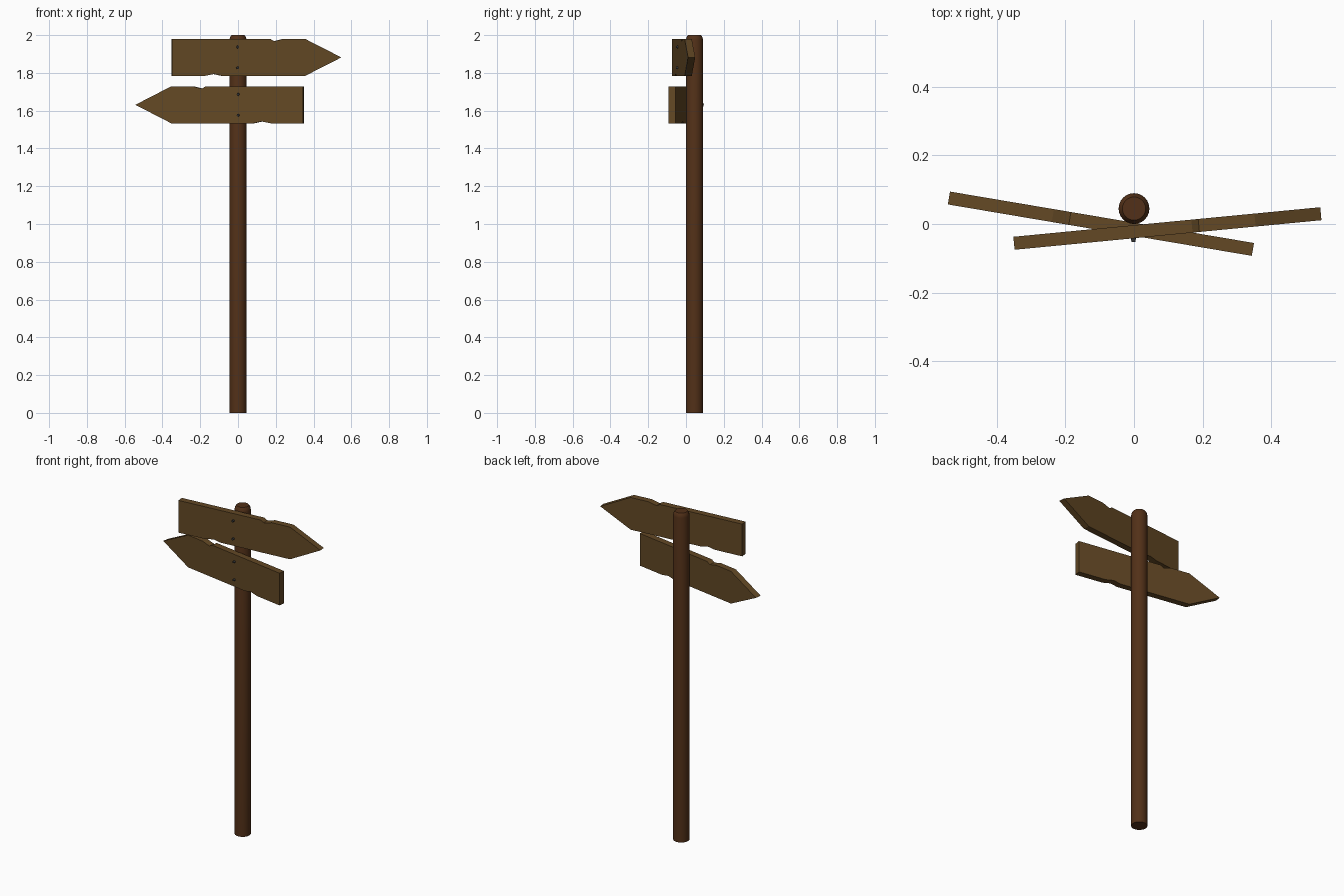
import bpy, bmesh, math
from mathutils import Matrix, Vector

if "Cube" in bpy.data.objects:
    bpy.data.objects.remove(bpy.data.objects["Cube"])


def material(name, color):
    m = bpy.data.materials.new(name)
    m.diffuse_color = (*color, 1)
    m.use_nodes = True
    m.node_tree.nodes["Principled BSDF"].inputs["Base Color"].default_value = m.diffuse_color
    return m


POST = material("dark_wood", (0.085, 0.030, 0.009))
BOARD = material("board_wood", (0.125, 0.065, 0.018))
IRON = material("iron", (0.04, 0.04, 0.04))


def finish(bm, name, mat, matrix=Matrix()):
    bmesh.ops.recalc_face_normals(bm, faces=bm.faces)
    me = bpy.data.meshes.new(name)
    bm.to_mesh(me)
    bm.free()
    me.materials.append(mat)
    ob = bpy.data.objects.new(name, me)
    ob.matrix_world = matrix
    bpy.context.collection.objects.link(ob)
    return ob


def smooth(ob, angle):
    bpy.ops.object.select_all(action='DESELECT')
    ob.select_set(True)
    bpy.context.view_layer.objects.active = ob
    bpy.ops.object.shade_smooth_by_angle(angle=math.radians(angle))


# Round post with a chamfered top rim
bm = bmesh.new()
N = 24
rings = []
for r, z in ((0.045, 0), (0.045, 1.975), (0.042, 1.989), (0.034, 2.0)):
    rings.append([bm.verts.new((r * math.cos(2 * math.pi * i / N),
                                r * math.sin(2 * math.pi * i / N), z)) for i in range(N)])
for a, b in zip(rings, rings[1:]):
    for i in range(N):
        bm.faces.new((a[i], a[(i + 1) % N], b[(i + 1) % N], b[i]))
bm.faces.new(rings[0])
bm.faces.new(rings[-1])
smooth(finish(bm, "post", POST, Matrix.Translation((0, 0.045, 0))), 30)

# Arrow outline with worn notches, pointing to +x
ARROW = [(-0.352, -0.098), (-0.18, -0.098), (-0.13, -0.088), (-0.085, -0.098),
         (0.355, -0.098), (0.548, 0), (0.355, 0.098), (0.24, 0.098),
         (0.21, 0.090), (0.19, 0.086), (0.17, 0.098), (-0.352, 0.098)]
THICK = 0.038


def sign(name, side, y, z, angle):
    frame = Matrix.Translation((0, y, z)) @ Matrix.Rotation(math.radians(angle), 4, 'Z')
    # Board
    bm = bmesh.new()
    face = bm.faces.new([bm.verts.new((side * x, -THICK / 2, h)) for x, h in ARROW])
    out = bmesh.ops.extrude_face_region(bm, geom=[face])
    bmesh.ops.translate(bm, vec=(0, THICK, 0),
                        verts=[v for v in out["geom"] if isinstance(v, bmesh.types.BMVert)])
    finish(bm, name + "_board", BOARD, frame)
    # Two nails into the post
    for label, h in (("top", 0.055), ("bottom", -0.055)):
        bm = bmesh.new()
        bmesh.ops.create_cone(bm, cap_ends=True, segments=12, radius1=0.008, radius2=0.006,
                              depth=0.018)
        nail = Matrix.Translation((-0.004 * side, -THICK / 2 - 0.002, h)) \
            @ Matrix.Rotation(math.pi / 2, 4, 'X')
        finish(bm, f"{name}_{label}_nail", IRON, frame @ nail)


sign("upper_sign", 1, -0.0225, 1.882, 5.5)
sign("lower_sign", -1, -0.0155, 1.631, -9.6)
